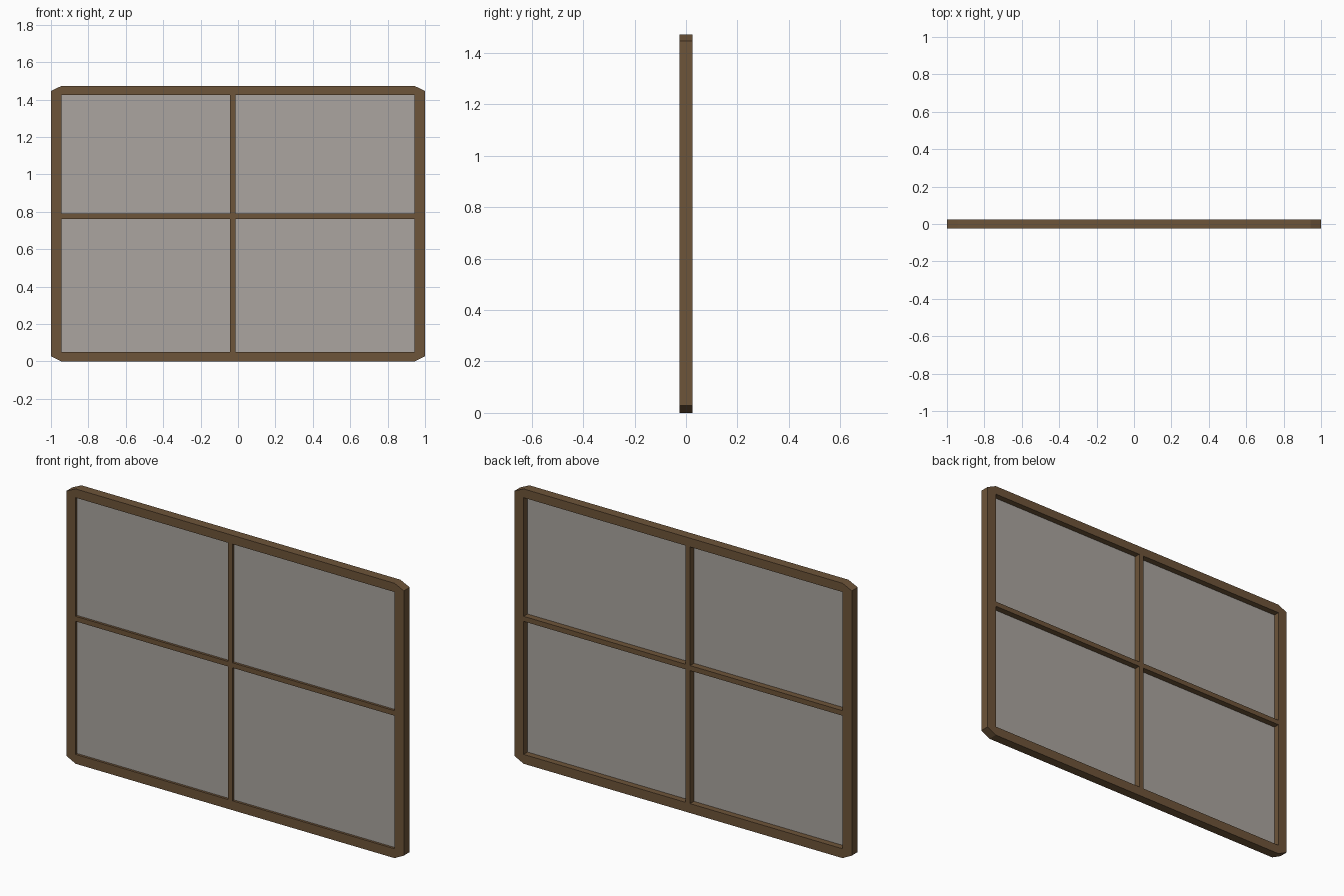
import bpy, bmesh

if "Cube" in bpy.data.objects:
    bpy.data.objects.remove(bpy.data.objects["Cube"])

def material(name, rgb):
    m = bpy.data.materials.new(name)
    m.diffuse_color = (*rgb, 1)
    m.use_nodes = True
    m.node_tree.nodes["Principled BSDF"].inputs["Base Color"].default_value = m.diffuse_color
    return m

wood = material("brown_wood", (0.155, 0.089, 0.041))
glass = material("grey_glass", (0.405, 0.378, 0.348))

H = 1.472            # overall height
D = 0.025            # half depth of the frame
IX, Z0, Z1 = 0.945, 0.05, 1.425   # inner opening
MX, MZ, MW = -0.028, 0.776, 0.0135  # glazing bar centres and half width

def finish(name, bm, mat):
    bmesh.ops.recalc_face_normals(bm, faces=bm.faces)
    me = bpy.data.meshes.new(name)
    bm.to_mesh(me)
    bm.free()
    me.materials.append(mat)
    bpy.context.collection.objects.link(bpy.data.objects.new(name, me))

def rect(x0, x1, z0, z1):
    return [(x0, z0), (x1, z0), (x1, z1), (x0, z1)]

def slab(name, loops, y0, y1, mat):
    """Extrude an outline (with optional holes) from y0 to y1."""
    bm = bmesh.new()
    edges = []
    for loop in loops:
        vs = [bm.verts.new((x, y0, z)) for x, z in loop]
        edges += [bm.edges.new((a, b)) for a, b in zip(vs, vs[1:] + vs[:1])]
    bmesh.ops.triangle_fill(bm, use_beauty=True, use_dissolve=False, edges=edges)
    ext = bmesh.ops.extrude_face_region(bm, geom=bm.faces[:], use_keep_orig=True)
    moved = [v for v in ext["geom"] if isinstance(v, bmesh.types.BMVert)]
    bmesh.ops.translate(bm, verts=moved, vec=(0, y1 - y0, 0))
    finish(name, bm, mat)

# Outer frame with clipped corners
outer = [(-IX, 0), (IX, 0), (1, 0.028), (1, H - 0.026),
         (IX, H), (-IX, H), (-1, H - 0.026), (-1, 0.028)]
slab("window_frame", [outer, rect(-IX, IX, Z0, Z1)], -D, D, wood)

# Glazing bars: one upright, crossbar in two halves
slab("upright_bar", [rect(MX - MW, MX + MW, Z0, Z1)], -D, D, wood)
for side, a, b in (("left", -IX, MX - MW), ("right", MX + MW, IX)):
    slab(side + "_crossbar", [rect(a, b, MZ - MW, MZ + MW)], -D, D, wood)
    # Panes, set nearer the front face
    for level, c, d in (("lower", Z0, MZ - MW), ("upper", MZ + MW, Z1)):
        slab(f"{side}_{level}_pane", [rect(a, b, c, d)], -0.012, -0.008, glass)
